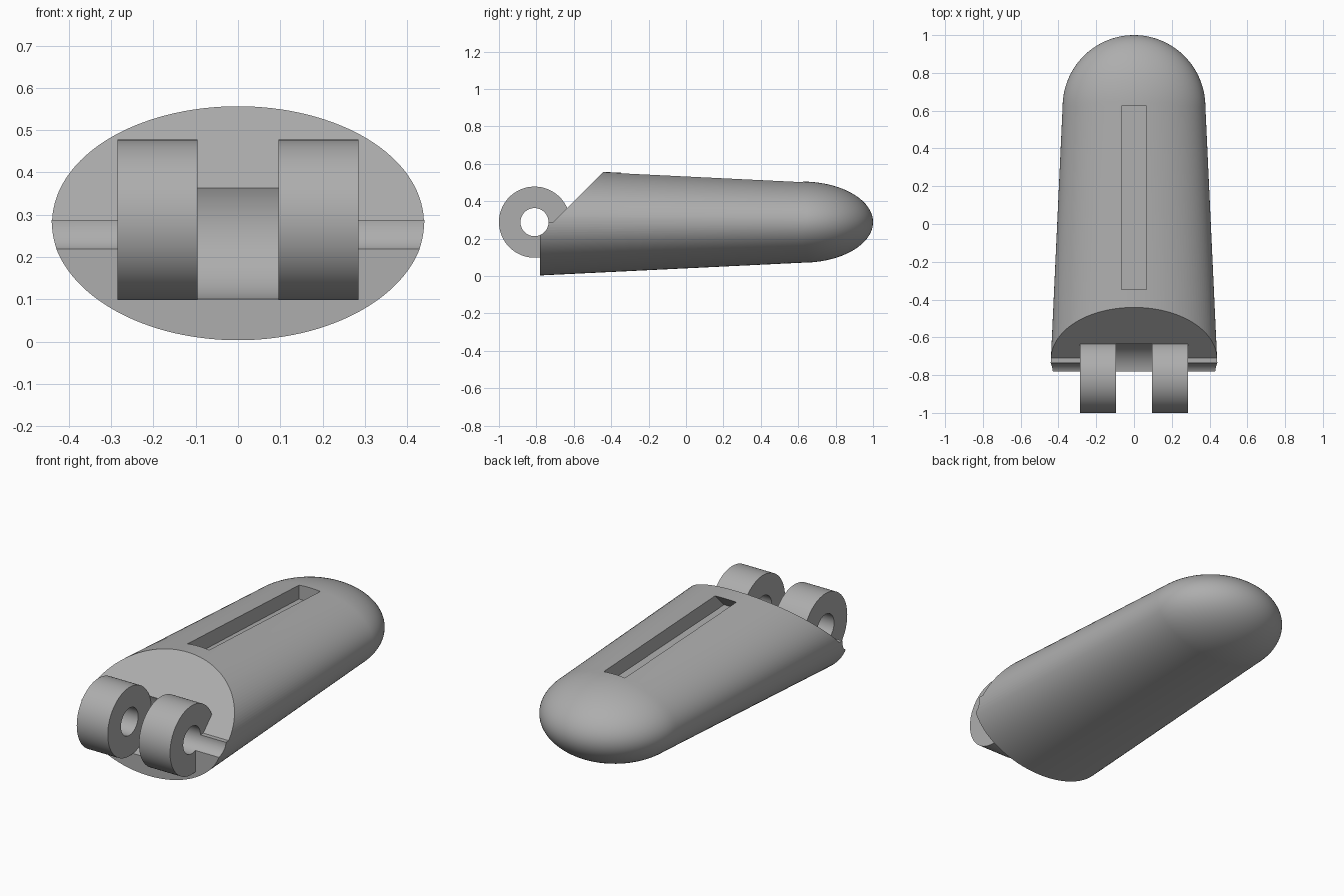
import bpy, bmesh, math

if "Cube" in bpy.data.objects:
    bpy.data.objects.remove(bpy.data.objects["Cube"])

GREY = (0.42, 0.42, 0.42, 1.0)
mat = bpy.data.materials.new("plain_grey")
mat.use_nodes = True
mat.diffuse_color = GREY
mat.node_tree.nodes["Principled BSDF"].inputs["Base Color"].default_value = GREY

MID_Z = 0.288                  # height of the long axis
PIN_Y = -0.81                  # hinge pin position
FRONT, SHOULDER, TIP = -0.78, 0.62, 1.0
SEGMENTS = 128


def finish(name, bm):
    bmesh.ops.recalc_face_normals(bm, faces=bm.faces)
    mesh = bpy.data.meshes.new(name)
    bm.to_mesh(mesh)
    bm.free()
    mesh.materials.append(mat)
    ob = bpy.data.objects.new(name, mesh)
    bpy.context.collection.objects.link(ob)
    return ob


def prism(name, outline, x0, x1):
    """Extrude a (y, z) outline along x."""
    bm = bmesh.new()
    face = bm.faces.new([bm.verts.new((x0, y, z)) for y, z in outline])
    ext = bmesh.ops.extrude_face_region(bm, geom=[face])["geom"]
    moved = [v for v in ext if isinstance(v, bmesh.types.BMVert)]
    bmesh.ops.translate(bm, verts=moved, vec=(x1 - x0, 0, 0))
    return finish(name, bm)


def pin_disc(name, radius, x0, x1):
    """Cylinder around the hinge pin."""
    angles = [2 * math.pi * i / 96 for i in range(96)]
    ring = [(PIN_Y + radius * math.cos(a), MID_Z + radius * math.sin(a)) for a in angles]
    return prism(name, ring, x0, x1)


def combine(target, tool, operation):
    mod = target.modifiers.new(operation.lower(), "BOOLEAN")
    mod.operation, mod.solver, mod.object = operation, "EXACT", tool
    bpy.context.view_layer.objects.active = target
    bpy.ops.object.modifier_apply(modifier=mod.name)
    bpy.data.objects.remove(tool)


# Tapered elliptical body with a rounded tip
sections = [(FRONT, 0.443, 0.285), (SHOULDER, 0.378, 0.217)]
for i in range(1, 24):
    a = math.pi / 2 * i / 24
    sections.append((SHOULDER + (TIP - SHOULDER) * math.sin(a),
                     0.378 * math.cos(a), 0.217 * math.cos(a)))
bm = bmesh.new()
rings = []
for y, rx, rz in sections:
    angles = [2 * math.pi * i / SEGMENTS for i in range(SEGMENTS)]
    rings.append([bm.verts.new((rx * math.cos(a), y, MID_Z + rz * math.sin(a))) for a in angles])
for low, high in zip(rings, rings[1:]):
    for i in range(SEGMENTS):
        j = (i + 1) % SEGMENTS
        bm.faces.new((low[i], low[j], high[j], high[i]))
bm.faces.new(rings[0])
tip = bm.verts.new((0, TIP, MID_Z))
for i in range(SEGMENTS):
    bm.faces.new((rings[-1][i], rings[-1][(i + 1) % SEGMENTS], tip))
body = finish("finger_segment", bm)

# Slanted front face above the hinge
slant = [(-0.71, MID_Z), (-0.34, MID_Z + 0.37), (-1.0, MID_Z + 0.37), (-1.0, MID_Z)]
combine(body, prism("slant_cutter", slant, -0.6, 0.6), "DIFFERENCE")

# Long slot in the top, undercut at its front end
slot = [(-0.425, 0.47), (0.625, 0.425), (0.625, 0.65), (-0.245, 0.65)]
combine(body, prism("slot_cutter", slot, -0.065, 0.065), "DIFFERENCE")

# Rounded clearance between the two knuckles
combine(body, pin_disc("clearance_cutter", 0.19, -0.0955, 0.0955), "DIFFERENCE")

# Pair of hinge knuckles
for side in (-1, 1):
    combine(body, pin_disc("knuckle", 0.19, side * 0.0955, side * 0.285), "UNION")

# Pin hole running across the full width
combine(body, pin_disc("pin_cutter", 0.075, -0.6, 0.6), "DIFFERENCE")

bpy.ops.object.select_all(action="DESELECT")
body.select_set(True)
bpy.context.view_layer.objects.active = body
bpy.ops.object.shade_smooth_by_angle(angle=math.radians(25))
